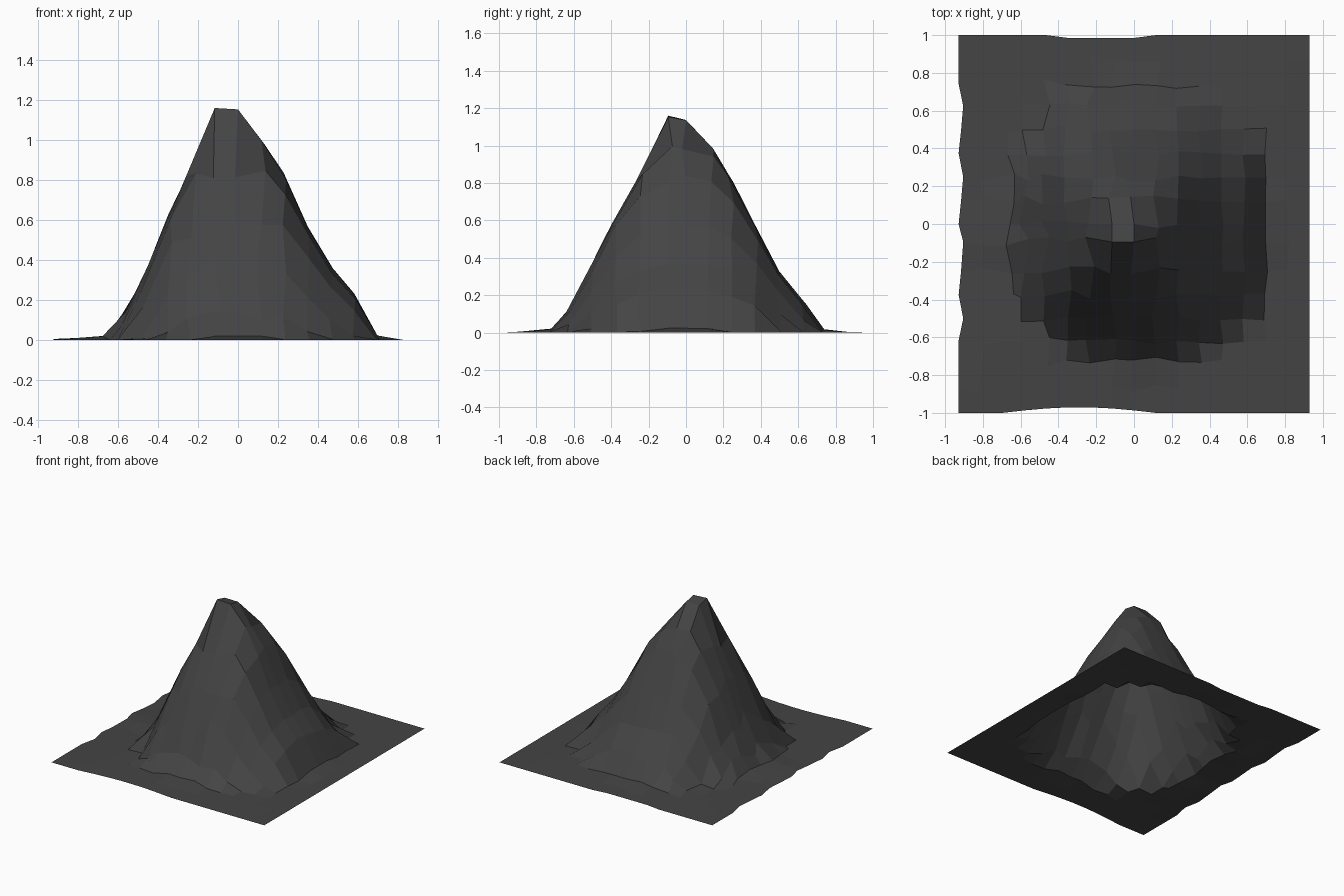
import bpy, bmesh, math, random

if "Cube" in bpy.data.objects:
    bpy.data.objects.remove(bpy.data.objects["Cube"])

random.seed(7)
N = 16
W, D, PEAK = 0.93, 1.0, 1.16

# Skyline profiles read from the front (x, z) and the right side (y, z)
FRONT = [(-0.93, .006), (-.77, .01), (-.65, .025), (-.55, .17), (-.46, .34), (-.32, .70),
         (-.23, .87), (-.11, 1.16), (-.01, 1.15), (.10, 1.02), (.21, .88), (.28, .70),
         (.33, .60), (.43, .41), (.59, .22), (.695, .02), (.80, 0), (.93, 0)]
SIDE = [(-1, 0), (-.85, .005), (-.73, .02), (-.58, .18), (-.53, .27), (-.47, .44),
        (-.33, .70), (-.29, .76), (-.20, .95), (-.10, 1.16), (.01, 1.12), (.12, 1.02),
        (.18, .92), (.31, .71), (.43, .44), (.54, .26), (.65, .14), (.72, .02), (.88, 0), (1, 0)]


def sample(profile, t):
    for (a, za), (b, zb) in zip(profile, profile[1:]):
        if t <= b:
            return za + (zb - za) * max(0, t - a) / (b - a)
    return profile[-1][1]


def height(x, y):
    dx = 1 - sample(FRONT, x) / PEAK
    dy = 1 - sample(SIDE, y) / PEAK
    # The left corners are leaner than the right ones
    p = 2.25 if x < -0.1 else 2.6
    return max(PEAK * (1 - (dx ** p + dy ** p) ** (1 / p)), 0.0)


bm = bmesh.new()
grid = []
for j in range(N + 1):
    row = []
    for i in range(N + 1):
        x, y = -W + 2 * W * i / N, -D + 2 * D * j / N
        inner = 0 < i < N and 0 < j < N
        near_peak = i in (7, 8) and j in (7, 8)
        if j == 7:
            y = -0.095
        # Uneven rock: more irregular on the left side
        if inner and not near_peak:
            amount = 0.026 if x < 0.15 else 0.01
            x += random.uniform(-amount, amount)
            y += random.uniform(-amount, amount)
        z = height(x, y)
        if near_peak:
            z += 0.015
        elif inner and z > 0.08:
            gully = 0.018 if x < -0.15 else 0.006
            z += random.uniform(-gully, gully)
        elif z <= 0.02 and inner:
            z += 0.012 * max(0, 1 - max(abs(x), abs(y)))
        # Foot of the slope sits a little inside the regular grid
        if i == 2 and 3 < j < 13:
            x += 0.04
        if j in (2, 14) and 4 < i < 13:
            y -= math.copysign(0.025, y)
        # Slightly wavy left, front and back borders
        if i == 0 and 3 < j < 14:
            x += 0.014 + 0.014 * math.sin(j * 2.1)
        if j == 0 and 3 <= i <= 8:
            y += 0.03 * math.sin(math.pi * (i - 2) / 7)
        if j == N and 5 <= i <= 8:
            y -= 0.015
        row.append(bm.verts.new((x, y, z)))
    grid.append(row)

for j in range(N):
    for i in range(N):
        bm.faces.new((grid[j][i], grid[j][i + 1], grid[j + 1][i + 1], grid[j + 1][i]))

# Open terrain sheet with flat facets
mesh = bpy.data.meshes.new("mountain")
bm.to_mesh(mesh)
bm.free()
mountain = bpy.data.objects.new("mountain", mesh)
bpy.context.collection.objects.link(mountain)

rock = bpy.data.materials.new("dark_rock")
rock.diffuse_color = (0.058, 0.058, 0.058, 1)
rock.use_nodes = True
rock.node_tree.nodes["Principled BSDF"].inputs["Base Color"].default_value = rock.diffuse_color
mesh.materials.append(rock)
